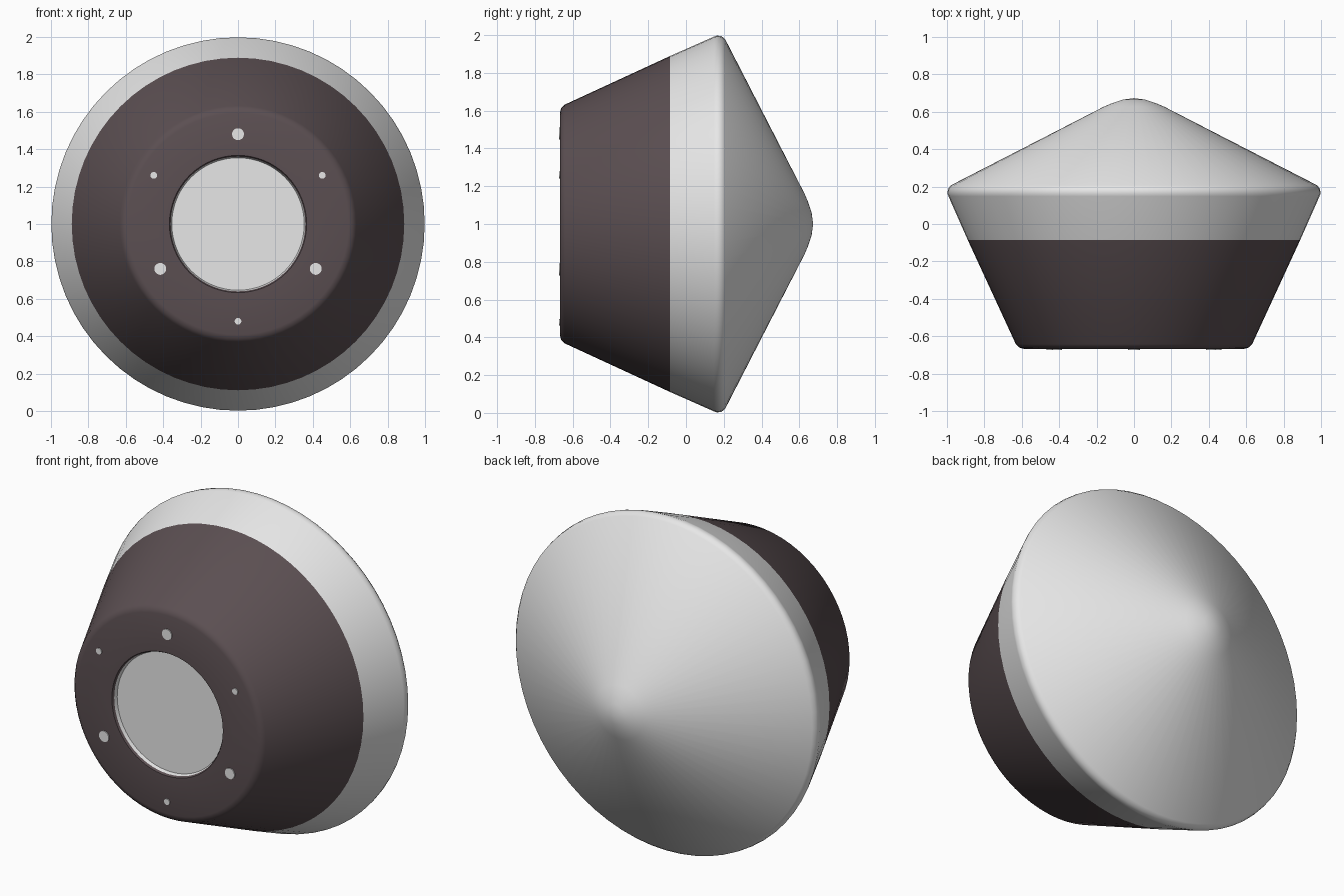
import bpy, math
from mathutils import Vector

cube = bpy.data.objects.get("Cube")
if cube:
    bpy.data.objects.remove(cube, do_unlink=True)


def make_material(name, color):
    mat = bpy.data.materials.new(name)
    mat.use_nodes = True
    mat.diffuse_color = (*color, 1)
    mat.node_tree.nodes["Principled BSDF"].inputs["Base Color"].default_value = (*color, 1)
    return mat


light = make_material("light grey", (0.8, 0.8, 0.8))
dark = make_material("dark brown", (0.105, 0.078, 0.084))
CENTRE = Vector((0, 0, 1))


def lathe(name, profile, mat, sides=64, offset=Vector((0, 0, 0))):
    """Revolve (radius, y) points about the y axis; radius 0 makes a pole."""
    verts, faces, rings = [], [], []
    for r, y in profile:
        start = len(verts)
        count = sides if r else 1
        for i in range(count):
            a = math.tau * i / sides
            verts.append(CENTRE + offset + Vector((r * math.sin(a), y, r * math.cos(a))))
        rings.append([start + i % count for i in range(sides)])
    # profiles run from the front to the back, so the faces point outward
    for a, b in zip(rings, rings[1:]):
        for i in range(sides):
            j = (i + 1) % sides
            quad = [a[i], a[j], b[j], b[i]]
            faces.append(list(dict.fromkeys(quad)))
    mesh = bpy.data.meshes.new(name)
    mesh.from_pydata(verts, [], faces)
    mesh.materials.append(mat)
    mesh.update()
    obj = bpy.data.objects.new(name, mesh)
    bpy.context.collection.objects.link(obj)
    bpy.ops.object.select_all(action="DESELECT")
    obj.select_set(True)
    bpy.context.view_layer.objects.active = obj
    bpy.ops.object.shade_smooth_by_angle(angle=math.radians(35))
    return obj


SEAM = (0.889, -0.085)

# Dark front housing with a bevelled rim round the opening
lathe("front_housing", [(0.36, -0.655), (0.367, -0.667), (0.592, -0.667),
                        (0.615, -0.66), (0.632, -0.642), SEAM], dark)

# Light rear shell with a rounded edge and a blunt conical tip
lathe("rear_shell", [SEAM, (0.992, 0.148), (0.998, 0.165), (0.994, 0.188), (0.979, 0.207),
                     (0.16, 0.628), (0.12, 0.645), (0.06, 0.665), (0, 0.673)], light)

# Recessed front disc and its short wall
lathe("recessed_disc", [(0, -0.635), (0.354, -0.635), (0.36, -0.655)], light)

# Alternating large and small studs round the opening
for i in range(6):
    a = math.tau * i / 6
    size, reach, radius = ("large", 0.48, 0.032) if i % 2 == 0 else ("small", 0.52, 0.018)
    lathe(f"{size}_stud_{i // 2 + 1}", [(0, -0.673), (radius, -0.673), (radius, -0.666)], light, 20,
          Vector((reach * math.sin(a), 0, reach * math.cos(a))))
